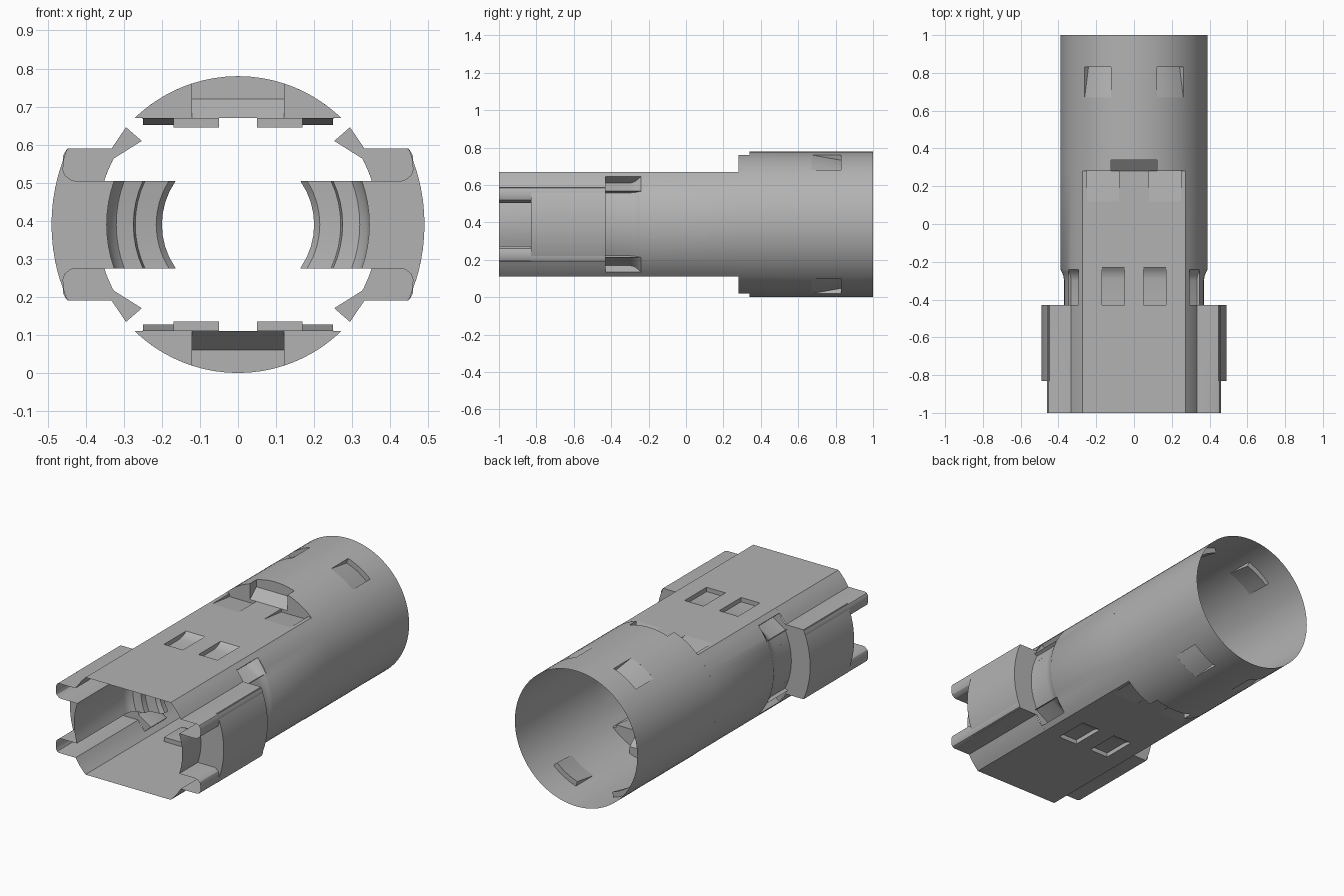
import bpy, bmesh
from math import sin, cos, radians, sqrt, asin, degrees

cube = bpy.data.objects.get("Cube")
if cube:
    bpy.data.objects.remove(cube, do_unlink=True)

R = 0.39        # barrel radius and height of the axis
FLAT = 0.28     # height of the flats above the axis
CORNER = degrees(asin(FLAT / R))
Y_FRONT, Y_STEP, Y_LATCH, Y_BACK = -1.0, 0.28, -0.43, 1.0

grey = bpy.data.materials.new("plain_grey")
grey.use_nodes = True
grey.diffuse_color = (0.45, 0.45, 0.45, 1)
grey.node_tree.nodes["Principled BSDF"].inputs["Base Color"].default_value = (0.45, 0.45, 0.45, 1)


def face(bm, pts):
    bm.faces.new([bm.verts.new(p) for p in pts])


def loft(bm, rows):
    """Quads between successive rows of points."""
    for r0, r1 in zip(rows, rows[1:]):
        for i in range(len(r0) - 1):
            face(bm, (r0[i], r0[i + 1], r1[i + 1], r1[i]))


def steps(breaks, size):
    """Fill a list of breaks with even steps no longer than size."""
    out = [breaks[0]]
    for a, b in zip(breaks, breaks[1:]):
        n = max(1, round((b - a) / size))
        out += [a + (b - a) * (k + 1) / n for k in range(n)]
    return out


def panel(bm, surf, us, vs, holes=()):
    """Sheet over a grid, leaving out rectangular holes (u0, u1, v0, v1)."""
    for u0, u1 in zip(us, us[1:]):
        for v0, v1 in zip(vs, vs[1:]):
            u, v = (u0 + u1) / 2, (v0 + v1) / 2
            if any(a < u < b and c < v < d for a, b, c, d in holes):
                continue
            face(bm, [surf(u0, v0, 0), surf(u1, v0, 0), surf(u1, v1, 0), surf(u0, v1, 0)])


def pocket(bm, surf, us, profile, sides=(True, True), ends=True):
    """Sunken floor following (v, depth) pairs, with side and end walls."""
    loft(bm, [[surf(u, v, d) for u in us] for v, d in profile])
    for u, wanted in zip((us[0], us[-1]), sides):
        if wanted:
            loft(bm, [[surf(u, v, d) for v, d in profile],
                      [surf(u, v, 0) for v, d in profile]])
    for v, d in (profile[0], profile[-1]):
        if d > 0 and ends:
            loft(bm, [[surf(u, v, d) for u in us], [surf(u, v, 0) for u in us]])


def finish(bm, name):
    """Weld, orient outwards, then mirror the quarter in x and z."""
    bmesh.ops.remove_doubles(bm, verts=bm.verts, dist=0.0005)
    bmesh.ops.dissolve_degenerate(bm, edges=bm.edges, dist=0.0005)
    bmesh.ops.recalc_face_normals(bm, faces=bm.faces)
    bm.normal_update()
    out = 0
    for f in bm.faces:
        c = f.calc_center_median()
        out += f.calc_area() * (f.normal.x * c.x + f.normal.z * c.z)
    if out < 0:
        bmesh.ops.reverse_faces(bm, faces=bm.faces)
    mesh = bpy.data.meshes.new(name)
    bm.to_mesh(mesh)
    bm.free()
    mesh.materials.append(grey)
    ob = bpy.data.objects.new(name, mesh)
    ob.location.z = R
    bpy.context.collection.objects.link(ob)
    mod = ob.modifiers.new("quarters", 'MIRROR')
    mod.use_axis = (True, False, True)
    mod.merge_threshold = 0.0005
    bpy.ops.object.select_all(action='DESELECT')
    ob.select_set(True)
    bpy.context.view_layer.objects.active = ob
    bpy.ops.object.shade_smooth_by_angle(angle=radians(30))


def tube(a, y, d):
    return ((R - d) * cos(radians(a)), y, (R - d) * sin(radians(a)))


def flat(x, y, d):
    return (x, y, FLAT - d)


def ring(r, h, y):
    return (sqrt(r * r - h * h), y, h)


# rear barrel with ramped windows and a notch
bm = bmesh.new()
NOTCH, Y_NOTCH, LIP = 72, 0.34, 0.33
arc = steps([0, CORNER, 48, NOTCH, 90], 4)
panel(bm, tube, arc, [Y_STEP, Y_NOTCH, 0.67, 0.83, Y_BACK],
      [(48, NOTCH, 0.67, 0.83), (NOTCH, 90, Y_STEP, Y_NOTCH)])
pocket(bm, tube, [48, 54, 60, 66, NOTCH], [(0.67, 0), (0.83, 0.03)])
finish(bm, "rear_barrel")

# step wall between the barrel and the flats
bm = bmesh.new()
outer = [a for a in arc if CORNER <= a <= NOTCH]
inner = [a for a in arc if a >= NOTCH]
loft(bm, [[tube(a, Y_STEP, 0) for a in outer],
          [(tube(a, 0, 0)[0], Y_STEP, FLAT) for a in outer]])
loft(bm, [[tube(a, Y_NOTCH, 0) for a in inner],
          [(tube(a, 0, 0)[0], Y_NOTCH, LIP) for a in inner]])
nx, _, nz = tube(NOTCH, 0, 0)
face(bm, [(nx, Y_STEP, FLAT), (nx, Y_STEP, nz), (nx, Y_NOTCH, nz), (nx, Y_NOTCH, LIP)])
face(bm, [(0, Y_STEP, FLAT), (nx, Y_STEP, FLAT), (nx, Y_NOTCH, LIP), (0, Y_NOTCH, LIP)])
finish(bm, "step_wall")

# flat plates with two pairs of pockets
bm = bmesh.new()
panel(bm, flat, [0, 0.05, 0.08, 0.17, 0.25, sqrt(R * R - FLAT * FLAT)],
      [Y_FRONT, Y_LATCH, -0.23, 0.12, Y_STEP],
      [(0.05, 0.17, Y_LATCH, -0.23), (0.08, 0.25, 0.12, Y_STEP)])
pocket(bm, flat, [0.05, 0.17],
       [(Y_LATCH, 0.025), (-0.29, 0.025), (-0.265, 0.02), (-0.245, 0.011), (-0.23, 0)])
pocket(bm, flat, [0.08, 0.25], [(0.12, 0), (Y_STEP, 0.018)])
finish(bm, "flat_plate")

# round sides of the front body, with side recess and corner pockets
bm = bmesh.new()
LOW, HIGH, BLOCK = 27, 41, 0.2
block_angle = degrees(asin(BLOCK / R))
sides = steps([0, LOW, HIGH, CORNER], 4)
panel(bm, tube, sides, [Y_LATCH, -0.24, Y_STEP], [(0, HIGH, Y_LATCH, -0.24)])
panel(bm, tube, steps([block_angle, CORNER], 4), [Y_FRONT, Y_LATCH])


def corner_floor(a, y, d):
    return tube(a, y, d * (0.3 + 0.7 * (a - LOW) / (HIGH - LOW)))


ramp = [(Y_LATCH, 1), (-0.3, 1), (-0.275, 0.8), (-0.255, 0.4), (-0.24, 0)]
pocket(bm, tube, [a for a in sides if a <= LOW], [(y, 0.02 * d) for y, d in ramp],
       (False, True), False)
pocket(bm, corner_floor, [LOW, HIGH], [(y, 0.055 * d) for y, d in ramp])
finish(bm, "round_side")

# side blocks: rounded rails, outer shield and end walls
bm = bmesh.new()
SLOT, PANEL, SHIELD, Y_SHIELD = 0.115, 0.345, 0.49, -0.83
shield_x = sqrt(SHIELD ** 2 - BLOCK ** 2)
heights = [SLOT * k / 4 for k in range(5)]
rail = [(sqrt(R * R - BLOCK * BLOCK), BLOCK), (0.44, BLOCK), (0.452, 0.195), (0.46, 0.18),
        (0.46, 0.145), (0.455, 0.13), (0.44, 0.118), (0.43, SLOT),
        (ring(PANEL, SLOT, 0)[0], SLOT)]
loft(bm, [[(x, y, z) for x, z in rail] for y in (Y_FRONT, Y_SHIELD, Y_LATCH)])
levels = [BLOCK * k / 6 for k in range(7)]
loft(bm, [[ring(SHIELD, h, y) for h in levels] for y in (Y_SHIELD, Y_LATCH)])
face(bm, [(0.44, y, BLOCK) for y in (Y_SHIELD, Y_LATCH)]
     + [(shield_x, y, BLOCK) for y in (Y_LATCH, Y_SHIELD)])
# front end: closed outside the rails and across the slot
loft(bm, [[ring(PANEL, h, Y_SHIELD) for h in heights],
          [ring(SHIELD, h, Y_SHIELD) for h in heights]])
rim = rail[1:-1]
loft(bm, [[(x, Y_SHIELD, z) for x, z in rim],
          [ring(SHIELD, z, Y_SHIELD) for x, z in rim]])
# back end
loft(bm, [[ring(R - 0.02, h, Y_LATCH) for h in levels],
          [ring(SHIELD, h, Y_LATCH) for h in levels]])
finish(bm, "side_block")

# inner slot panel ending in a stepped hook
bm = bmesh.new()
hook = [(PANEL, Y_FRONT), (PANEL, -0.55), (0.338, -0.52), (0.32, -0.5), (0.275, -0.49),
        (0.27, -0.46), (0.215, -0.45), (0.2, -0.43), (0.2, -0.4), (0.37, -0.35)]
loft(bm, [[ring(r, h, y) for h in heights] for r, y in hook])
face(bm, [ring(r, SLOT, y) for r, y in hook[1:]] + [ring(0.37, SLOT, -0.55)])
finish(bm, "inner_hook")
